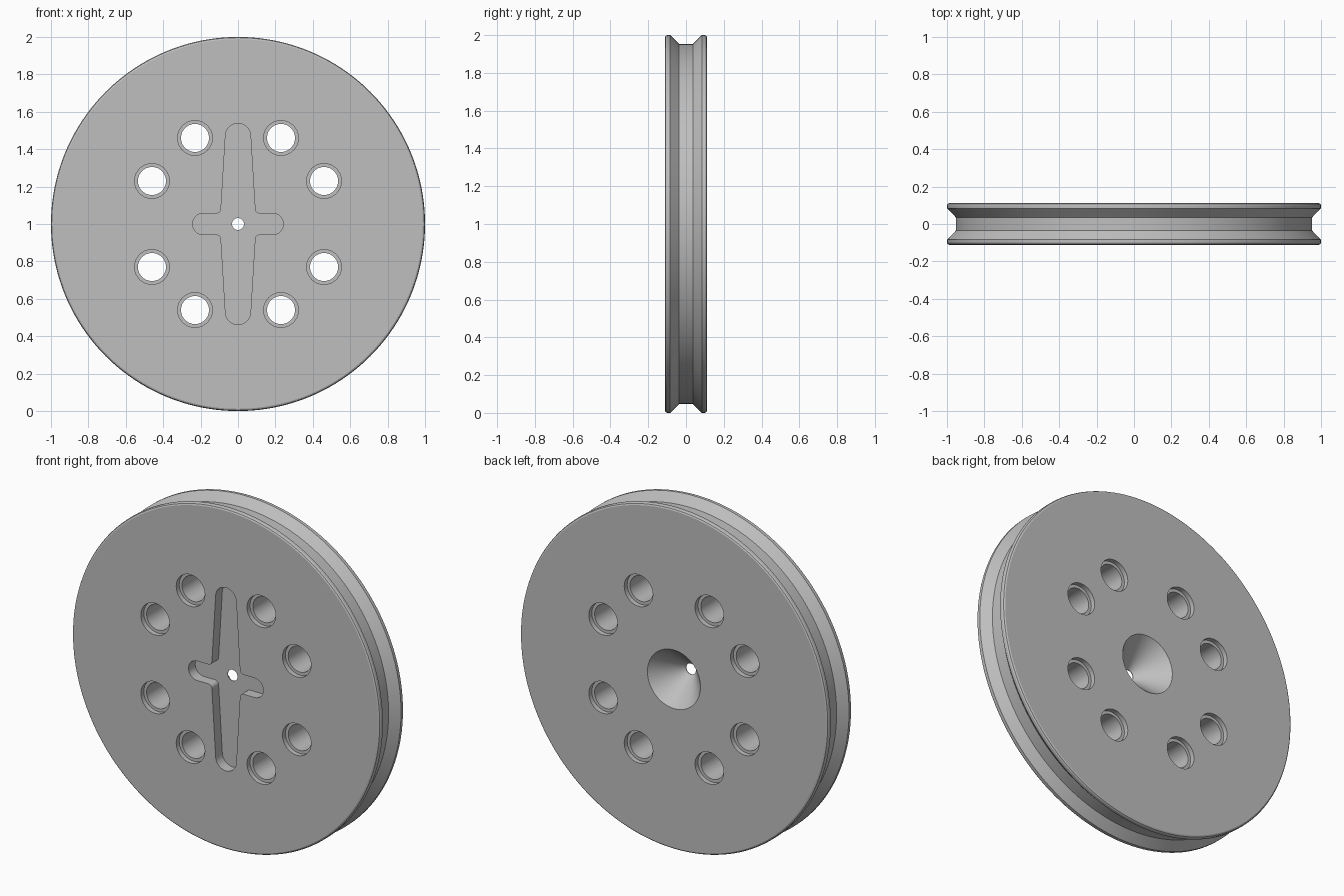
import bpy, bmesh
from math import sin, cos, pi, radians
from mathutils import Vector

cube = bpy.data.objects.get("Cube")
if cube:
    bpy.data.objects.remove(cube, do_unlink=True)

HALF = 0.112                      # half thickness of the wheel
CENTRE = Vector((0, 0, 1))

grey = bpy.data.materials.new("plain grey")
grey.use_nodes = True
colour = (0.52, 0.52, 0.52, 1)
grey.diffuse_color = colour
grey.node_tree.nodes["Principled BSDF"].inputs["Base Color"].default_value = colour


def make_object(name, bm):
    bmesh.ops.remove_doubles(bm, verts=bm.verts, dist=1e-5)
    bmesh.ops.recalc_face_normals(bm, faces=bm.faces)
    mesh = bpy.data.meshes.new(name)
    bm.to_mesh(mesh)
    bm.free()
    mesh.materials.append(grey)
    obj = bpy.data.objects.new(name, mesh)
    bpy.context.collection.objects.link(obj)
    return obj


def lathe(name, profile, segments, centre):
    """Revolve a closed loop of (radius, y) points about a y axis."""
    bm = bmesh.new()
    rings = []
    for i in range(segments):
        a = 2 * pi * i / segments
        rings.append([bm.verts.new(centre + Vector((r * cos(a), y, r * sin(a))))
                      for r, y in profile])
    n = len(profile)
    for i in range(segments):
        a, b = rings[i], rings[(i + 1) % segments]
        for j in range(n):
            k = (j + 1) % n
            if profile[j][0] == 0 and profile[k][0] == 0:
                continue
            quad = [a[j], a[k], b[k], b[j]]
            if profile[j][0] == 0:
                quad.remove(b[j])
            elif profile[k][0] == 0:
                quad.remove(b[k])
            bm.faces.new(quad)
    return make_object(name, bm)


def arc(cx, cz, r, start, end, steps=8):
    angles = [radians(start + (end - start) * i / steps) for i in range(steps + 1)]
    return [(cx + r * cos(a), cz + r * sin(a)) for a in angles]


def cut(target, cutter):
    mod = target.modifiers.new("cut", "BOOLEAN")
    mod.operation, mod.solver, mod.object = "DIFFERENCE", "EXACT", cutter
    bpy.context.view_layer.objects.active = target
    bpy.ops.object.modifier_apply(modifier=mod.name)
    bpy.data.objects.remove(cutter, do_unlink=True)


# Wheel body: rounded flanges, rim groove, rear cone and axle hole
half_rim = [(0.988, HALF), (0.996, 0.108), (1.0, 0.1), (1.0, 0.084),
            (0.994, 0.078), (0.953, 0.036)]
rim = [(r, -y) for r, y in half_rim] + half_rim[::-1]
bore = [(0.172, HALF), (0.032, -0.046), (0.032, -HALF)]
wheel = lathe("grooved_wheel", rim + bore, 160, CENTRE)

# Eight through holes, counterbored on both faces
LEDGE = HALF - 0.028
half_hole = [(0.0, 0.15), (0.093, 0.15), (0.093, LEDGE), (0.075, LEDGE)]
hole = half_hole + [(r, -y) for r, y in half_hole[::-1]]
for sx in (-1, 1):
    for sz in (-1, 1):
        for x, z in ((0.23, 0.46), (0.46, 0.23)):
            cut(wheel, lathe("hole_cutter", hole, 40, CENTRE + Vector((sx * x, 0, sz * z))))

# Cross-shaped recess in the front face: one quarter outline, mirrored
quarter = (arc(0.186, 0, 0.057, 0, 90) + arc(0.114, 0.08, 0.023, 270, 184, 5)
           + arc(0, 0.471, 0.067, 4, 90))
upper = quarter + [(-x, z) for x, z in quarter[-2::-1]]
outline = upper + [(x, -z) for x, z in upper[-2:0:-1]]
bm = bmesh.new()
face = bm.faces.new([bm.verts.new(CENTRE + Vector((x, -0.15, z))) for x, z in outline])
grown = bmesh.ops.extrude_face_region(bm, geom=[face])["geom"]
bmesh.ops.translate(bm, vec=(0, 0.15 - HALF + 0.062, 0),
                    verts=[v for v in grown if isinstance(v, bmesh.types.BMVert)])
cut(wheel, make_object("cross_cutter", bm))

# Smooth curved walls, crisp edges
bpy.ops.object.select_all(action="DESELECT")
wheel.select_set(True)
bpy.context.view_layer.objects.active = wheel
bpy.ops.object.shade_smooth_by_angle(angle=radians(20))
